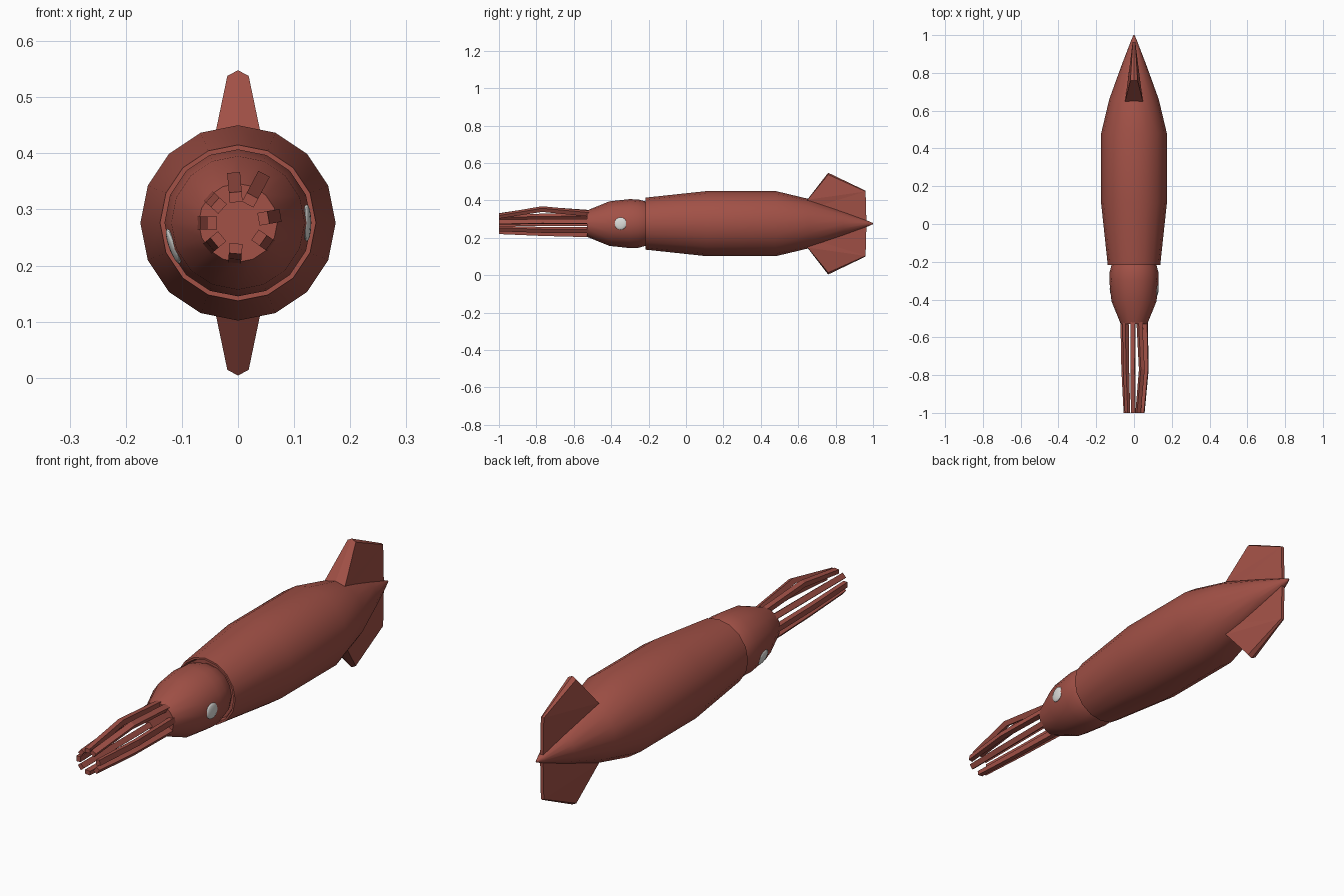
import bpy, bmesh, math
from mathutils import Vector, Matrix

if "Cube" in bpy.data.objects:
    bpy.data.objects.remove(bpy.data.objects["Cube"])

ZC = 0.276  # height of the body axis


def material(name, rgb):
    m = bpy.data.materials.new(name)
    m.diffuse_color = (*rgb, 1)
    m.use_nodes = True
    m.node_tree.nodes["Principled BSDF"].inputs["Base Color"].default_value = m.diffuse_color
    return m


RED = material("brick_red", (0.36, 0.082, 0.062))
PALE = material("pale_grey", (0.72, 0.72, 0.70))


def finish(bm, name, mat, smooth=False):
    bmesh.ops.recalc_face_normals(bm, faces=bm.faces)
    me = bpy.data.meshes.new(name)
    bm.to_mesh(me)
    bm.free()
    me.materials.append(mat)
    ob = bpy.data.objects.new(name, me)
    bpy.context.collection.objects.link(ob)
    if smooth:
        bpy.ops.object.select_all(action='DESELECT')
        ob.select_set(True)
        bpy.context.view_layer.objects.active = ob
        bpy.ops.object.shade_smooth_by_angle(angle=math.radians(35))
    return ob


def loft(name, rings, mat, smooth=False):
    """Skin a list of equal-length point rings and cap both ends."""
    bm = bmesh.new()
    rows = [[bm.verts.new(p) for p in r] for r in rings]
    n = len(rows[0])
    for a, b in zip(rows, rows[1:]):
        for i in range(n):
            j = (i + 1) % n
            bm.faces.new((a[i], a[j], b[j], b[i]))
    bm.faces.new(rows[0])
    bm.faces.new(rows[-1])
    return finish(bm, name, mat, smooth)


def turned(name, profile, sides=16):
    """Body of revolution about the y axis from (y, radius) pairs."""
    rings = []
    for y, r in profile:
        angles = [2 * math.pi * i / sides for i in range(sides)]
        rings.append([(r * math.cos(a), y, ZC + r * math.sin(a)) for a in angles])
    return loft(name, rings, RED, True)


# Mantle with a lip around the head, and the head itself
turned("mantle", [(-0.20, 0.125), (-0.217, 0.131), (-0.217, 0.139), (0.11, 0.174),
                  (0.48, 0.174), (0.66, 0.131), (0.84, 0.066), (0.97, 0.016), (1.0, 0.003)])
turned("head", [(-0.18, 0.10), (-0.22, 0.12), (-0.255, 0.129), (-0.30, 0.131),
                (-0.41, 0.119), (-0.53, 0.070)])

# Arms: (angle in degrees, radius at the middle bend)
ARMS = [(95, 0.079), (62, 0.088), (10, 0.066), (-35, 0.058),
        (-95, 0.054), (-140, 0.054), (180, 0.056), (138, 0.056)]
for k, (deg, bend) in enumerate(ARMS):
    a = math.radians(deg)
    out = Vector((math.cos(a), 0, math.sin(a)))
    side = Vector((-math.sin(a), 0, math.cos(a)))
    rings = []
    for y, r, h in ((-0.51, 0.060, 0.012), (-0.77, bend, 0.011), (-1.0, 0.046, 0.009)):
        c = Vector((0, y, ZC)) + out * r
        rings.append([c + out * h * u + side * 0.0115 * v
                      for u, v in ((1, 1), (1, -1), (-1, -1), (-1, 1))])
    loft(f"arm_{k + 1}", rings, RED)

# Tail fins: wedge, thick leading edge and thin trailing edge, ridged rim
FIN = [(0.60, 0.06, 0.048, 0), (0.65, 0.128, 0.047, 0.002), (0.76, 0.262, 0.019, 0.010),
       (0.96, 0.172, 0.007, 0.004), (0.965, 0.0, 0.007, 0)]  # y, height, half width, ridge
for name, s in (("upper_fin", 1), ("lower_fin", -1)):
    bm = bmesh.new()
    rows = [[bm.verts.new(p) for p in ((-w, y, ZC + s * h), (0, y, ZC + s * (h + t)),
                                       (w, y, ZC + s * h))] for y, h, w, t in FIN]
    for a, b in zip(rows, rows[1:]):
        bm.faces.new((a[0], a[1], b[1], b[0]))
        bm.faces.new((a[1], a[2], b[2], b[1]))
    for i in (0, 2):
        bm.faces.new([r[i] for r in rows])
    bmesh.ops.triangulate(bm, faces=[f for f in bm.faces if len(f.verts) > 4])
    finish(bm, name, RED)

# Eyes: shallow lenses lying almost flush with the head
for name, deg in (("right_eye", 0), ("left_eye", 200)):
    a = math.radians(deg)
    bm = bmesh.new()
    bmesh.ops.create_uvsphere(bm, u_segments=16, v_segments=8, radius=1)
    place = (Matrix.Translation((0, -0.35, ZC)) @ Matrix.Rotation(-a, 4, 'Y')
             @ Matrix.Translation((0.1225, 0, 0)) @ Matrix.Rotation(math.radians(-5), 4, 'Z')
             @ Matrix.Diagonal((0.0075, 0.033, 0.033, 1)))
    bmesh.ops.transform(bm, matrix=place, verts=bm.verts)
    finish(bm, name, PALE, True)
